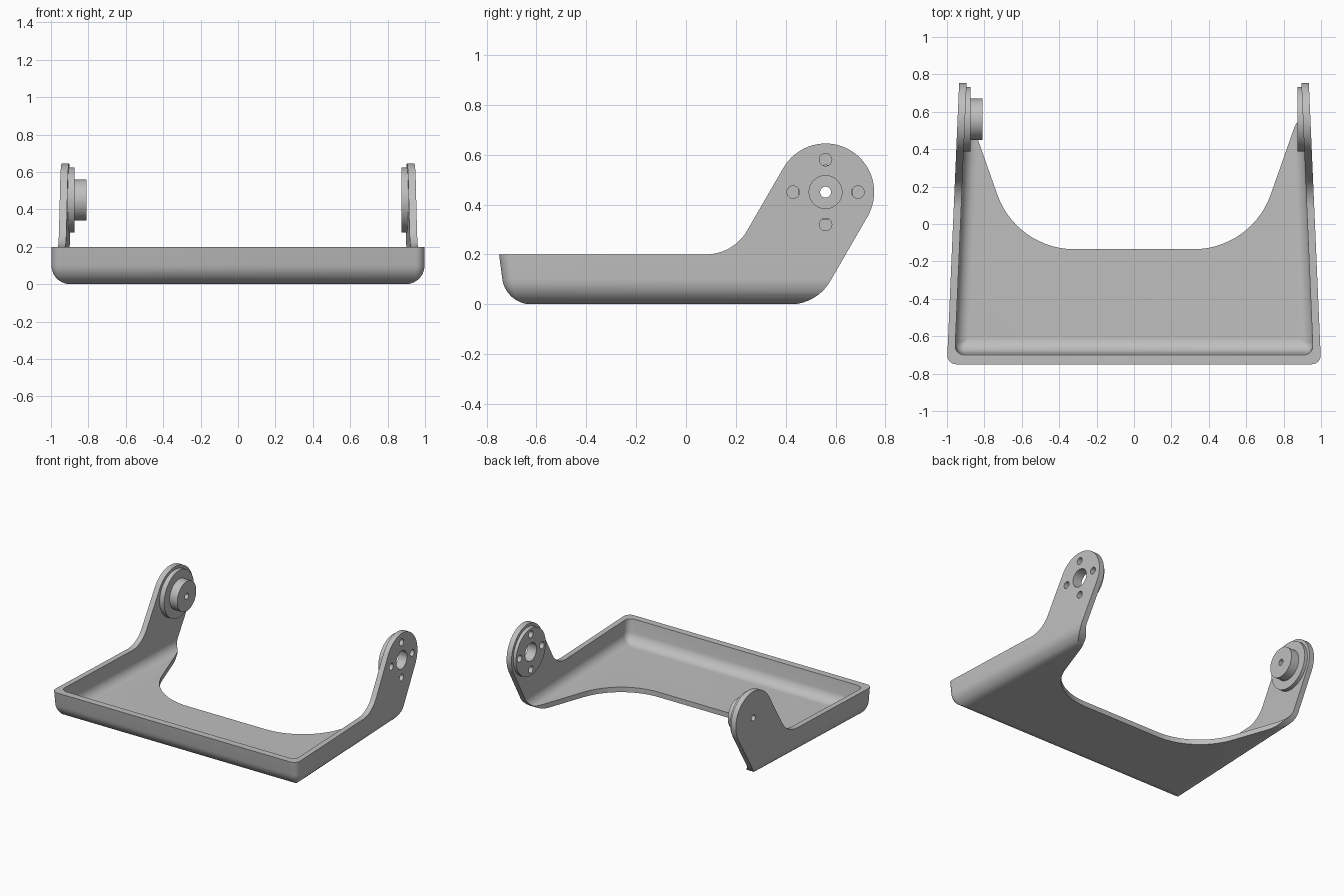
import bpy, bmesh, math
from mathutils import Vector, Matrix

if "Cube" in bpy.data.objects:
    bpy.data.objects.remove(bpy.data.objects["Cube"])

grey = bpy.data.materials.new("plain grey")
grey.diffuse_color = (0.52, 0.52, 0.52, 1)
grey.use_nodes = True
grey.node_tree.nodes["Principled BSDF"].inputs["Base Color"].default_value = grey.diffuse_color


def make(name, bm):
    bmesh.ops.recalc_face_normals(bm, faces=bm.faces)
    me = bpy.data.meshes.new(name)
    bm.to_mesh(me)
    bm.free()
    ob = bpy.data.objects.new(name, me)
    bpy.context.collection.objects.link(ob)
    me.materials.append(grey)
    return ob


def combine(ob, tool, op):
    m = ob.modifiers.new("bool", 'BOOLEAN')
    m.operation, m.object, m.solver = op, tool, 'EXACT'
    bpy.context.view_layer.objects.active = ob
    bpy.ops.object.modifier_apply(modifier=m.name)
    bpy.data.objects.remove(tool)


def loft(name, rings):
    bm = bmesh.new()
    vs = [[bm.verts.new(p) for p in r] for r in rings]
    n = len(vs[0])
    for a, b in zip(vs, vs[1:]):
        for i in range(n):
            j = (i + 1) % n
            bm.faces.new((a[i], a[j], b[j], b[i]))
    bm.faces.new(vs[0])
    bm.faces.new(vs[-1])
    return make(name, bm)


def rounded(pts, steps=14):
    """Polygon of (x, y, tangent length) corners with true arc fillets."""
    out = []
    for i, (x, y, t) in enumerate(pts):
        p = Vector((x, y))
        if not t:
            out.append(p)
            continue
        a = (Vector(pts[i - 1][:2]) - p).normalized()
        b = (Vector(pts[(i + 1) % len(pts)][:2]) - p).normalized()
        half = a.angle(b) / 2
        c = p + (a + b).normalized() * (t / math.cos(half))
        s, e = p + a * t - c, p + b * t - c
        ang = s.angle_signed(e)
        for k in range(steps + 1):
            out.append(c + Matrix.Rotation(-ang * k / steps, 2) @ s)
    return out


def tray_solid(name, side, front, z0, R, rc, yback):
    """Tapered block with rounded front corners and a rounded bottom edge."""
    levels = []
    for k in range(11):
        t = math.pi / 2 * k / 10
        levels.append((z0 + R * (1 - math.cos(t)), R * (1 - math.sin(t))))
    levels += [(0.2, 0), (0.8, 0)]
    rings = []
    for z, d in levels:
        yf = front + d + max(0, 0.13 * (0.2 - z))
        w = lambda y: 1 - 0.0433 * (y + 0.75) - side - d
        r = max(rc - d, 0.003)
        pts = [(w(yback), yback, 0), (-w(yback), yback, 0), (-w(yf), yf, r), (w(yf), yf, r)]
        rings.append([(p.x, p.y, z) for p in rounded(pts, 8)])
    return loft(name, rings)


def cyl(name, r, x0, x1, y=0.56, z=0.45, n=64):
    ring = [(y + r * math.cos(2 * math.pi * i / n), z + r * math.sin(2 * math.pi * i / n)) for i in range(n)]
    return loft(name, [[(x, a, b) for a, b in ring] for x in (x0, x1)])


# Tray shell: outer block minus inner block
body = tray_solid("tray_bracket", 0, -0.75, 0, 0.1, 0.05, 0.9)
combine(body, tray_solid("inner", 0.04, -0.70, 0.037, 0.07, 0.05, 1.0), 'DIFFERENCE')

# Side silhouette with the two raised arms
side = rounded([(-0.9, -0.0005, 0), (0.525, -0.0005, 0.108), (0.729, 0.3525, 0)])
side += [Vector((0.56 + 0.195 * math.cos(math.radians(a)), 0.45 + 0.195 * math.sin(math.radians(a))))
         for a in range(-25, 150, 5)]
side += rounded([(0.391, 0.5475, 0), (0.19, 0.2, 0.11), (-0.9, 0.2, 0)])
combine(body, loft("silhouette", [[(x, p.x, p.y) for p in side] for x in (-1.2, 1.2)]), 'INTERSECT')

# Rear opening in the floor
notch = rounded([(-0.628, -0.135, 0.31), (0.628, -0.135, 0.31), (0.862, 0.53, 0.02), (0.885, 0.56, 0),
                 (0.885, 1, 0), (-0.885, 1, 0), (-0.885, 0.56, 0), (-0.862, 0.53, 0.02)])
combine(body, loft("notch", [[(p.x, p.y, z) for p in notch] for z in (-0.1, 0.3)]), 'DIFFERENCE')

# Pivot discs on both arms, boss on the left one
for s in (-1, 1):
    combine(body, cyl("disc", 0.173, s * 0.922, s * 0.873), 'UNION')
combine(body, cyl("boss", 0.11, -0.915, -0.81), 'UNION')

# Holes: small bore on the left, large bore and four screw holes on the right
combine(body, cyl("bore", 0.022, -1.1, -0.7, n=32), 'DIFFERENCE')
combine(body, cyl("bore", 0.066, 0.7, 1.1), 'DIFFERENCE')
for dy, dz in ((0.13, 0), (-0.13, 0), (0, 0.13), (0, -0.13)):
    combine(body, cyl("screw", 0.025, 0.7, 1.1, 0.56 + dy, 0.45 + dz, 32), 'DIFFERENCE')

bpy.ops.object.select_all(action='DESELECT')
body.select_set(True)
bpy.context.view_layer.objects.active = body
bpy.ops.object.shade_smooth_by_angle(angle=math.radians(30))
